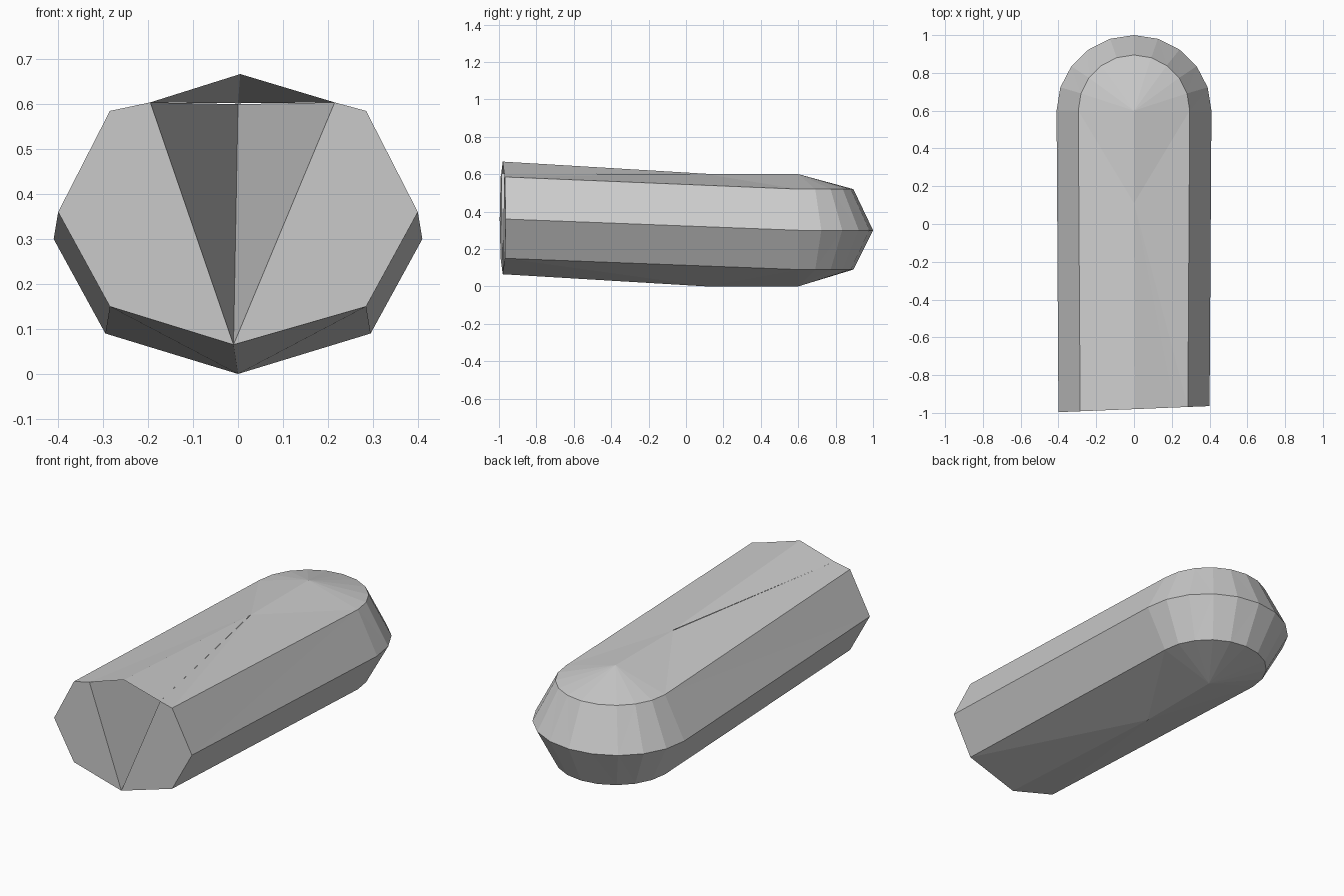
import bpy, bmesh
from math import sin, cos, pi

if "Cube" in bpy.data.objects:
    bpy.data.objects.remove(bpy.data.objects["Cube"])


def make_object(name, bm):
    bmesh.ops.remove_doubles(bm, verts=bm.verts, dist=0.0005)
    bmesh.ops.triangulate(bm, faces=[f for f in bm.faces if len(f.verts) == 4])
    mesh = bpy.data.meshes.new(name)
    bm.to_mesh(mesh)
    bm.free()
    obj = bpy.data.objects.new(name, mesh)
    bpy.context.collection.objects.link(obj)
    return obj


STEPS = 10
NOSE_Y = 0.6
RIM = [(0.295, 0.52), (0.41, 0.30), (0.295, 0.09)]     # radius, height
FRONT = [(0.285, 0.585), (0.40, 0.36), (0.285, 0.15)]   # half width, height


def front_y(x):
    return -0.98 + 0.04 * x


# Main body: faceted tube with a half-round nose
bm = bmesh.new()
crown = bm.verts.new((0, NOSE_Y, 0.6))
base = bm.verts.new((0, NOSE_Y, 0))
apex = bm.verts.new((0, 0.11, 0.6))
keel = bm.verts.new((0, 0.11, 0))
toe = bm.verts.new((-0.01, front_y(0), 0.065))

# Nose swept through half a turn
rings = []
for k in range(STEPS + 1):
    a = pi * k / STEPS
    rings.append([bm.verts.new((r * cos(a), NOSE_Y + (r - 0.01 * (r > 0.4)) * sin(a), z))
                  for r, z in RIM])
for p, q in zip(rings, rings[1:]):
    bm.faces.new((crown, p[0], q[0]))
    bm.faces.new((p[0], p[1], q[1], q[0]))
    bm.faces.new((p[1], p[2], q[2], q[1]))
    bm.faces.new((p[2], base, q[2]))

# Flanks, split front wall and V notch, one side at a time
lips = []
for s, ring in ((1, rings[0]), (-1, rings[-1])):
    lip_x = 0.215 if s > 0 else -0.195
    lip = bm.verts.new((lip_x, front_y(lip_x), 0.604))
    lips.append(lip)
    f = [bm.verts.new((s * x, front_y(s * x), z)) for x, z in FRONT]
    faces = [
        (lip, apex, f[0]), (apex, ring[0], f[0]), (apex, crown, ring[0]),
        (f[0], ring[0], ring[1], f[1]), (f[1], ring[1], ring[2], f[2]),
        (f[2], ring[2], keel), (ring[2], base, keel), (f[2], keel, toe),
        (lip, f[0], f[1], f[2], toe),
        (lip, toe, apex),
    ]
    for face in faces:
        bm.faces.new(face if s > 0 else face[::-1])
bmesh.ops.recalc_face_normals(bm, faces=bm.faces)
lip_points = [v.co.copy() for v in lips]
make_object("body", bm)

# Thin ridged roof over the notch
bm = bmesh.new()
right, left = [bm.verts.new(p) for p in lip_points]
peak = bm.verts.new((0.005, front_y(0), 0.667))
tip = bm.verts.new((0, 0.11, 0.602))
bm.faces.new((right, tip, peak))
bm.faces.new((peak, tip, left))
make_object("roof_ridge", bm)
